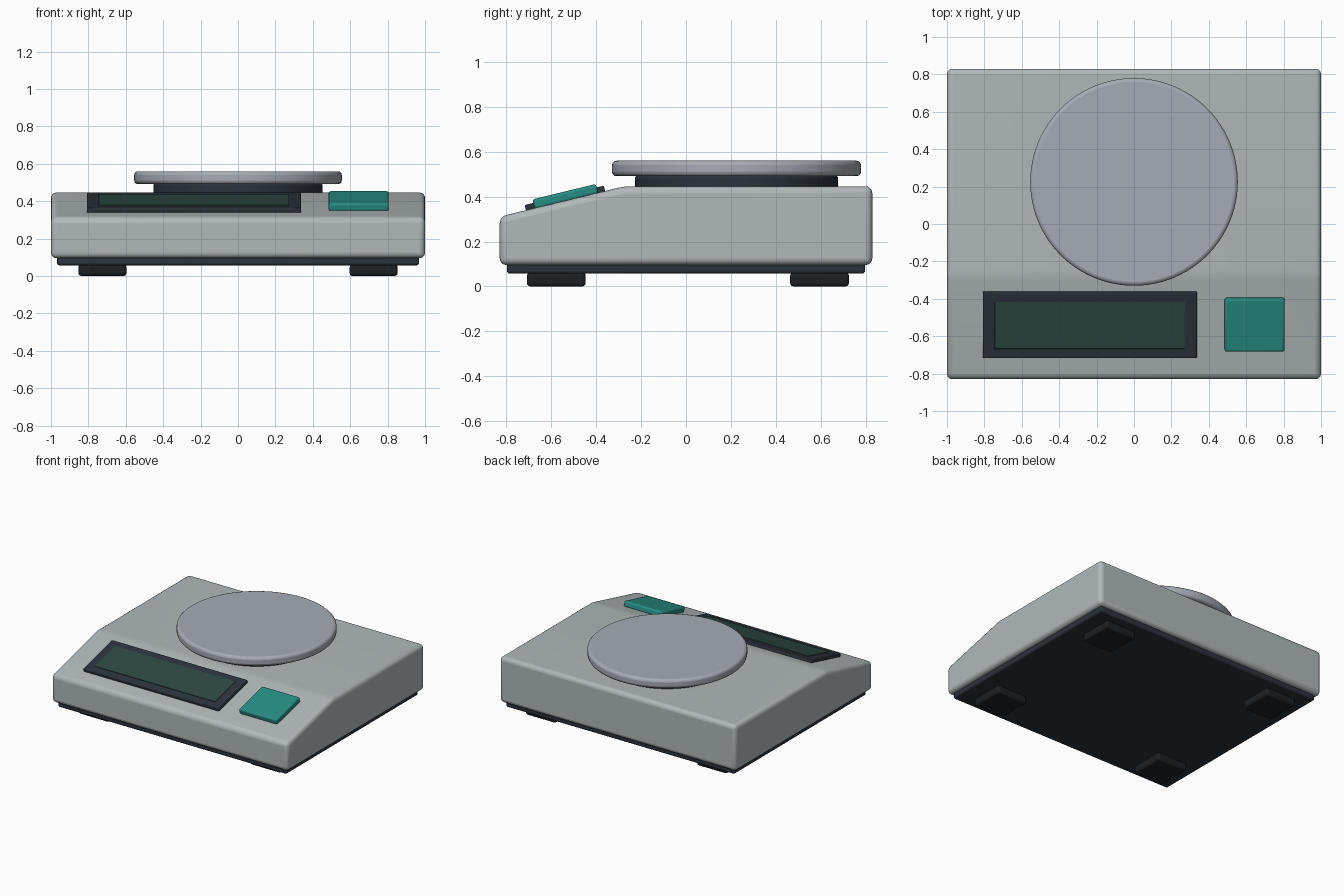
import bpy, bmesh, math
from mathutils import Matrix, Vector

if "Cube" in bpy.data.objects:
    bpy.data.objects.remove(bpy.data.objects["Cube"])

def material(name, rgb):
    m = bpy.data.materials.new(name)
    m.diffuse_color = (*rgb, 1)
    m.use_nodes = True
    m.node_tree.nodes["Principled BSDF"].inputs["Base Color"].default_value = m.diffuse_color
    return m

SHELL = material("shell_grey", (0.44, 0.48, 0.49))
STEEL = material("steel", (0.38, 0.41, 0.46))
DARK = material("dark_plastic", (0.025, 0.033, 0.045))
RUBBER = material("rubber", (0.012, 0.015, 0.018))
GLASS = material("display_glass", (0.025, 0.065, 0.055))
TEAL = material("teal", (0.02, 0.27, 0.23))

def finish(name, bm, mat, bevel, segments=3):
    bmesh.ops.recalc_face_normals(bm, faces=bm.faces)
    me = bpy.data.meshes.new(name)
    bm.to_mesh(me)
    bm.free()
    me.materials.append(mat)
    ob = bpy.data.objects.new(name, me)
    bpy.context.collection.objects.link(ob)
    if bevel:
        b = ob.modifiers.new("bevel", 'BEVEL')
        b.width, b.segments = bevel, segments
        b.limit_method = 'ANGLE'
        b.angle_limit = math.radians(12)
    bpy.context.view_layer.objects.active = ob
    ob.select_set(True)
    bpy.ops.object.shade_smooth_by_angle(angle=math.radians(35))
    ob.select_set(False)
    return ob

def box(name, size, centre, mat, bevel, tilt=0.0):
    bm = bmesh.new()
    bmesh.ops.create_cube(bm, size=1)
    bm.transform(Matrix.Translation(centre) @ Matrix.Rotation(tilt, 4, 'X')
                 @ Matrix.Diagonal((*size, 1)))
    return finish(name, bm, mat, bevel)

def disc(name, radius, z0, z1, mat, bevel):
    bm = bmesh.new()
    bmesh.ops.create_cone(bm, cap_ends=True, segments=96, radius1=radius,
                          radius2=radius, depth=z1 - z0)
    bm.transform(Matrix.Translation((0, 0.225, (z0 + z1) / 2)))
    ob = finish(name, bm, mat, bevel)
    ob.modifiers["bevel"].angle_limit = math.radians(40)
    return ob

# Housing: wedge-fronted side profile extruded across x
profile = [(-0.83, 0.095), (0.83, 0.095), (0.83, 0.446), (-0.275, 0.446), (-0.83, 0.311)]
bm = bmesh.new()
side = bm.faces.new([bm.verts.new((-1, y, z)) for y, z in profile])
ext = bmesh.ops.extrude_face_region(bm, geom=[side])
bmesh.ops.translate(bm, vec=(2, 0, 0),
                    verts=[v for v in ext["geom"] if isinstance(v, bmesh.types.BMVert)])
finish("housing", bm, SHELL, 0.03, 4)

# Underside tray and feet
box("base_tray", (1.936, 1.596, 0.06), (0, 0, 0.087), DARK, 0.012)
for sx, side_name in ((-1, "left"), (1, "right")):
    for y, end_name in ((-0.578, "front"), (0.595, "back")):
        box(f"foot_{end_name}_{side_name}", (0.256, 0.262, 0.062),
            (sx * 0.725, y, 0.031), RUBBER, 0.015)

# Weighing pan on its collar
disc("pan_collar", 0.453, 0.43, 0.495, DARK, 0.015)
disc("weighing_pan", 0.555, 0.491, 0.56, STEEL, 0.02)

# Parts lying on the sloped control panel
TILT = math.atan2(0.135, 0.555)
NORMAL = Vector((0, -math.sin(TILT), math.cos(TILT)))

def on_panel(name, x, y, width, depth, top, thick, mat, bevel):
    surface = Vector((x, y, 0.446 + (y + 0.275) * math.tan(TILT)))
    box(name, (width, depth, thick), surface + NORMAL * (top - thick / 2), mat, bevel, TILT)

on_panel("display_bezel", -0.236, -0.537, 1.145, 0.363, 0.024, 0.03, DARK, 0.006)
on_panel("display_screen", -0.236, -0.537, 1.018, 0.255, 0.028, 0.015, GLASS, 0.002)
on_panel("tare_button", 0.645, -0.534, 0.32, 0.293, 0.040, 0.045, TEAL, 0.012)
